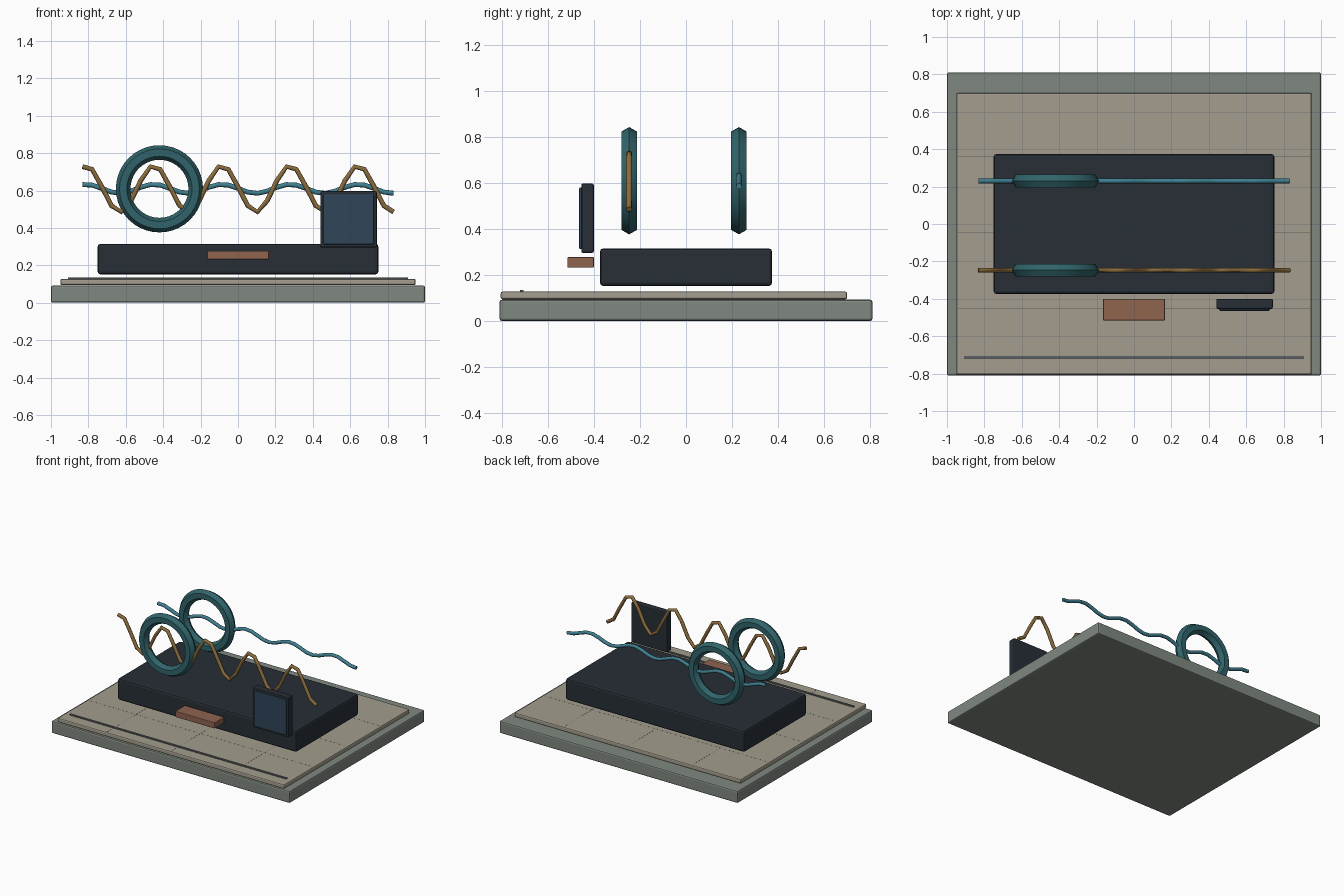
import bpy
import math

if "Cube" in bpy.data.objects:
    bpy.data.objects.remove(bpy.data.objects["Cube"])


def material(name, hex_rgb):
    rgb = [((hex_rgb >> s) & 255) / 255 for s in (16, 8, 0)]
    mat = bpy.data.materials.new(name)
    mat.diffuse_color = [c ** 2.2 for c in rgb] + [1]
    mat.use_nodes = True
    mat.node_tree.nodes["Principled BSDF"].inputs["Base Color"].default_value = mat.diffuse_color
    return mat


STONE = material("stone", 0x7F877F)
SAND = material("sand", 0xA29C8C)
DARK = material("dark_slate", 0x2B3239)
LINE = material("line_grey", 0x5C6062)
TEAL = material("teal", 0x34646A)
BRASS = material("brass", 0x8A6C3F)
BLUE = material("blue", 0x427F90)
COPPER = material("copper", 0x8E6350)
GLASS = material("glass", 0x33475A)


def box(name, x, y, z, mat, bevel=0.0):
    """Box from (min, max) ranges with an optional rounded edge."""
    spans = (x, y, z)
    bpy.ops.mesh.primitive_cube_add(size=1, location=[(a + b) / 2 for a, b in spans])
    ob = bpy.context.object
    ob.name = name
    ob.scale = [b - a for a, b in spans]
    bpy.ops.object.transform_apply(location=False, rotation=False, scale=True)
    ob.data.materials.append(mat)
    if bevel:
        mod = ob.modifiers.new("edge", 'BEVEL')
        mod.width = bevel
        mod.segments = 2
    return ob


def ring(name, y):
    bpy.ops.mesh.primitive_torus_add(
        major_segments=40, minor_segments=6, major_radius=0.194, minor_radius=0.039,
        location=(-0.42, y, 0.609), rotation=(math.pi / 2, 0, 0))
    ob = bpy.context.object
    ob.name = name
    ob.data.materials.append(TEAL)
    bpy.ops.object.shade_smooth_by_angle(angle=math.radians(30))


def wave(name, y, amplitude, mat):
    """Wavy rod: seven straight pieces per period."""
    curve = bpy.data.curves.new(name, 'CURVE')
    curve.dimensions = '3D'
    curve.bevel_depth = 0.013
    curve.bevel_resolution = 2
    curve.use_fill_caps = True
    steps = 32
    path = curve.splines.new('POLY')
    path.points.add(steps)
    for i, p in enumerate(path.points):
        angle = i * math.tau / 7 - math.radians(18)
        p.co = (-0.832 + 1.664 * i / steps, y, 0.609 + amplitude * math.cos(angle), 1)
    curve.materials.append(mat)
    bpy.context.collection.objects.link(bpy.data.objects.new(name, curve))


# Base slab and the thin deck lying on it
box("base_slab", (-1, 1), (-0.81, 0.81), (0, 0.092), STONE, 0.01)
box("deck_sheet", (-0.95, 0.95), (-0.805, 0.70), (0.094, 0.127), SAND, 0.008)

# Fine joint lines on the deck
for i in (-1, 0, 1):
    box(f"deck_joint_long_{i + 2}", (-0.94, 0.94),
        (-0.047 + 0.405 * i, -0.045 + 0.405 * i), (0.12, 0.1274), LINE)
    box(f"deck_joint_cross_{i + 2}", (0.54 * i - 0.001, 0.54 * i + 0.001),
        (-0.795, 0.69), (0.12, 0.1274), LINE)

# Raised strip along the front of the deck
box("front_strip", (-0.91, 0.91), (-0.722, -0.705), (0.122, 0.134), LINE, 0.002)

# Main block, front tab and upright panel
box("main_block", (-0.75, 0.75), (-0.374, 0.374), (0.152, 0.315), DARK, 0.014)
box("front_tab", (-0.165, 0.165), (-0.515, -0.40), (0.232, 0.277), COPPER, 0.003)
box("panel_frame", (0.44, 0.742), (-0.455, -0.40), (0.295, 0.597), DARK, 0.008)
box("panel_screen", (0.455, 0.727), (-0.464, -0.45), (0.312, 0.58), GLASS, 0.006)

# A ring and a wavy rod on each side
for side, y, amplitude, mat in (("front", -0.247, 0.125, BRASS), ("back", 0.23, 0.024, BLUE)):
    ring(f"{side}_ring", y)
    wave(f"{side}_wave_rod", y, amplitude, mat)
